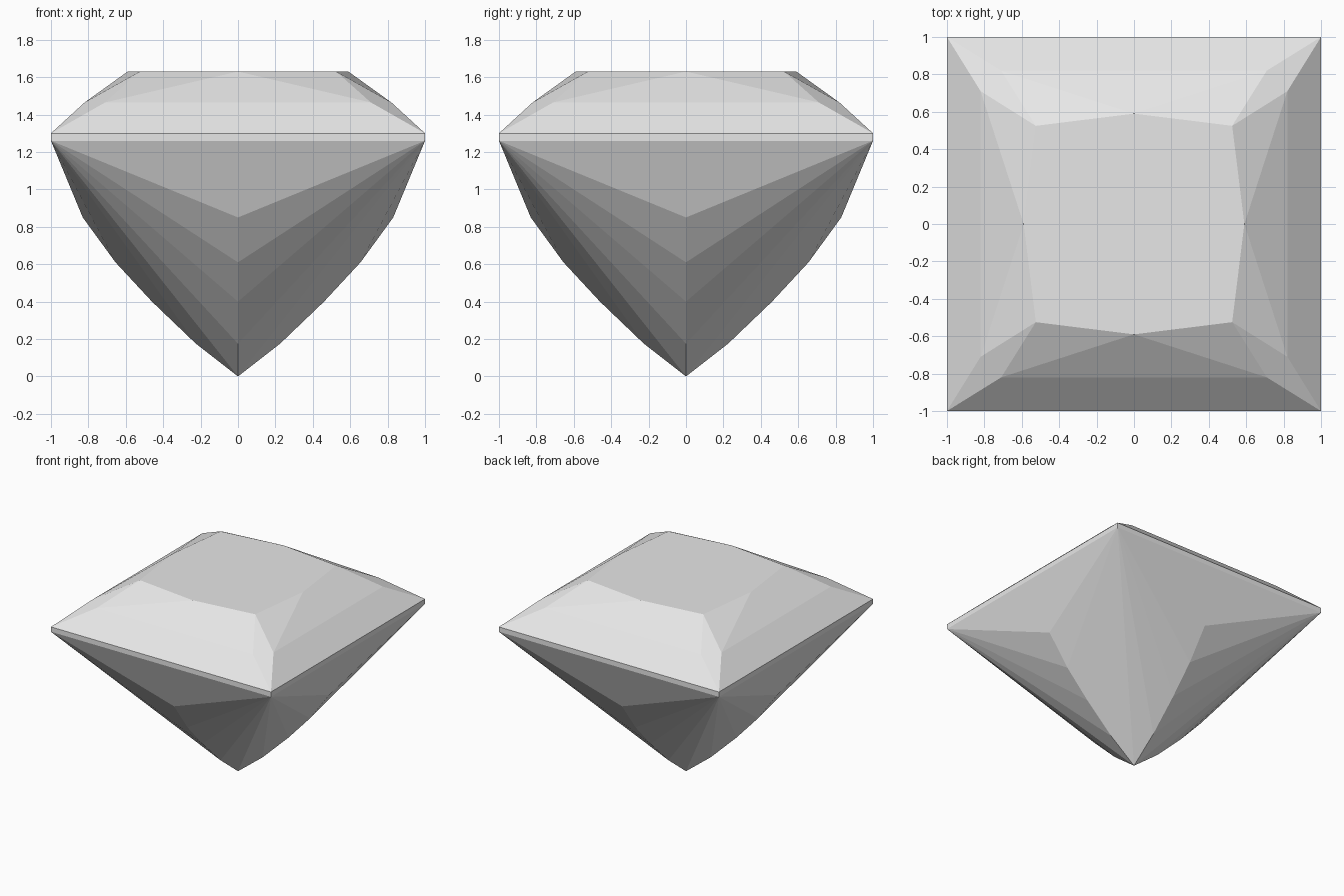
import bpy
import bmesh
from mathutils import Matrix, Vector

if "Cube" in bpy.data.objects:
    bpy.data.objects.remove(bpy.data.objects["Cube"], do_unlink=True)

# Heights of the main levels
TABLE, CROWN, GIRDLE_TOP, GIRDLE_LOW = 1.63, 1.465, 1.3, 1.26

# Key points of the front quarter
table_mid = (0, -0.59, TABLE)
culet = (0, 0, 0)
keel = [(0, -0.83, 0.85), (0, -0.655, 0.61), (0, -0.46, 0.4),
        (0, -0.225, 0.175), culet]


def corner(side, z):
    return (side, -1, z)


def table_corner(side):
    return (side * 0.525, -0.525, TABLE)


def crown_point(side):
    return (side * 0.71, -0.82, CROWN)


def quarter_faces():
    """Facets of the front quarter of the square cut."""
    # Crown: main facet and star facet
    faces = [[corner(-1, GIRDLE_TOP), corner(1, GIRDLE_TOP),
              crown_point(1), crown_point(-1)],
             [crown_point(-1), crown_point(1), table_mid]]
    # Girdle band
    faces.append([corner(-1, GIRDLE_LOW), corner(1, GIRDLE_LOW),
                  corner(1, GIRDLE_TOP), corner(-1, GIRDLE_TOP)])
    # Pavilion: top triangle, then chevron facets fanning from the corners
    faces.append([corner(-1, GIRDLE_LOW), keel[0], corner(1, GIRDLE_LOW)])
    for side in (-1, 1):
        faces.append([crown_point(side), table_mid, table_corner(side)])
        for upper, lower in zip(keel, keel[1:]):
            faces.append([corner(side, GIRDLE_LOW), upper, lower])
    # Crown corner kite shared with the next quarter
    x, y, z = crown_point(1)
    faces.append([corner(1, GIRDLE_TOP), (-y, -x, z),
                  table_corner(1), crown_point(1)])
    return faces


# Repeat the quarter around the vertical axis
bm = bmesh.new()
table = []
for step in range(4):
    turn = Matrix.Rotation(step * 1.5707963, 3, 'Z')
    for face in quarter_faces():
        bm.faces.new([bm.verts.new(turn @ Vector(p)) for p in face])
    table += [turn @ Vector(p) for p in (table_mid, table_corner(1))]

# Flat table on top
bm.faces.new([bm.verts.new(p) for p in table])
bmesh.ops.remove_doubles(bm, verts=bm.verts, dist=0.001)
bmesh.ops.recalc_face_normals(bm, faces=bm.faces)

mesh = bpy.data.meshes.new("square_cut_gem")
bm.to_mesh(mesh)
bm.free()
gem = bpy.data.objects.new("square_cut_gem", mesh)
bpy.context.collection.objects.link(gem)

# Plain light grey
grey = (0.8, 0.8, 0.8, 1)
mat = bpy.data.materials.new("light_grey")
mat.use_nodes = True
mat.diffuse_color = grey
for node in mat.node_tree.nodes:
    if node.type == 'BSDF_PRINCIPLED':
        node.inputs["Base Color"].default_value = grey
mesh.materials.append(mat)
